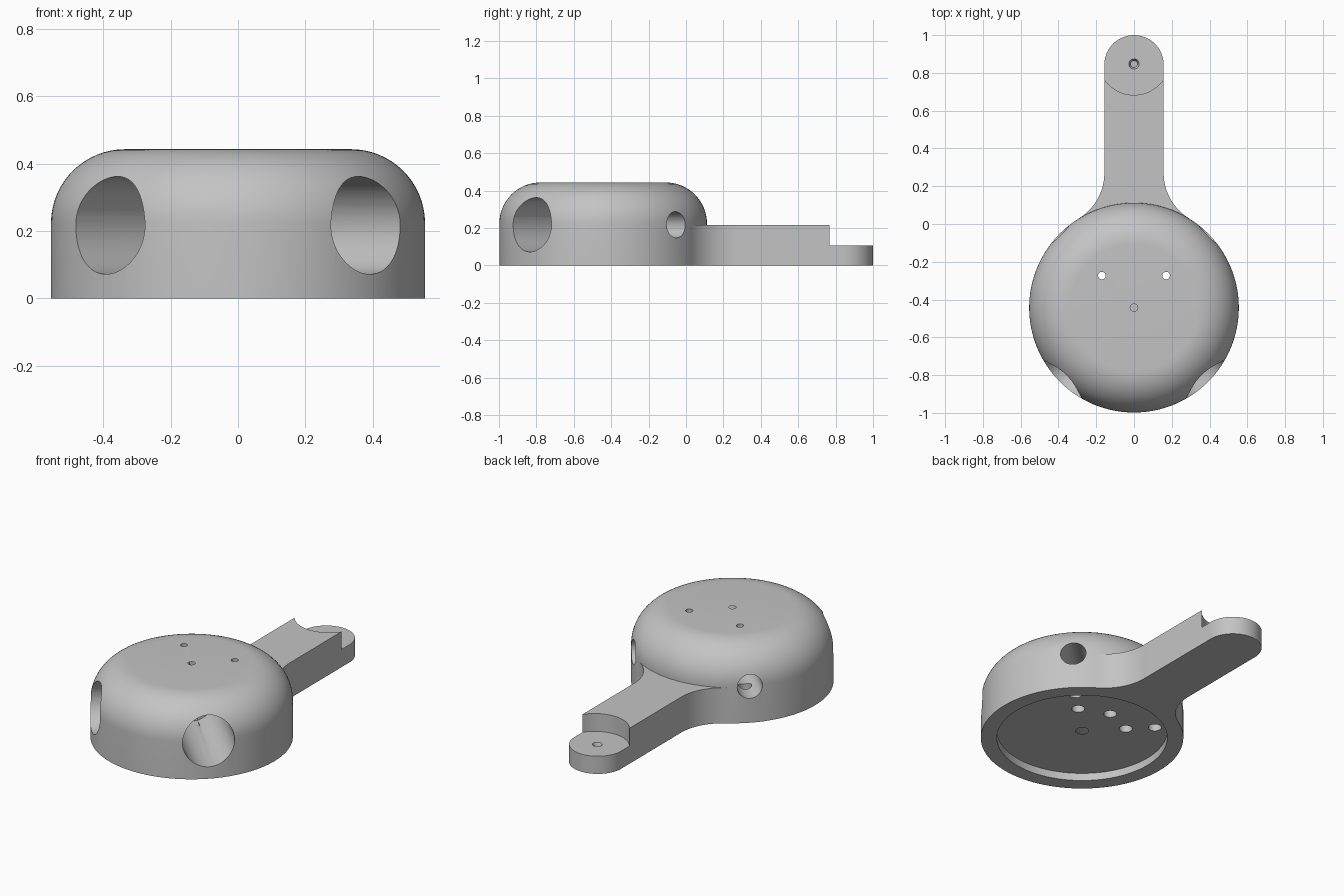
import bpy, bmesh
from math import sin, cos, pi, atan2, hypot
from mathutils import Matrix, Vector

cube = bpy.data.objects.get("Cube")
if cube:
    bpy.data.objects.remove(cube)

CY = -0.443          # housing centre in y
R, H, ROUND = 0.555, 0.443, 0.22
ARM_W, ARM_H, TIP_Y = 0.157, 0.215, 0.843
BORE_Z = 0.217
POCKET = 0.045

grey = bpy.data.materials.new("plain grey")
grey.use_nodes = True
colour = (0.55, 0.55, 0.55, 1)
grey.diffuse_color = colour
grey.node_tree.nodes["Principled BSDF"].inputs["Base Color"].default_value = colour


def add_object(name, bm):
    bmesh.ops.recalc_face_normals(bm, faces=bm.faces)
    mesh = bpy.data.meshes.new(name)
    bm.to_mesh(mesh)
    bm.free()
    mesh.materials.append(grey)
    ob = bpy.data.objects.new(name, mesh)
    bpy.context.collection.objects.link(ob)
    return ob


def rod(start, end, r1, r2=None, segments=48):
    """Cylinder or cone from start to end."""
    start, end = Vector(start), Vector(end)
    axis = end - start
    bm = bmesh.new()
    place = Matrix.Translation((start + end) / 2) @ axis.to_track_quat('Z', 'Y').to_matrix().to_4x4()
    bmesh.ops.create_cone(bm, cap_ends=True, segments=segments, radius1=r1,
                          radius2=r1 if r2 is None else r2, depth=axis.length, matrix=place)
    return add_object("cutter", bm)


def combine(target, other, operation='DIFFERENCE'):
    mod = target.modifiers.new("combine", 'BOOLEAN')
    mod.operation, mod.solver, mod.object = operation, 'EXACT', other
    bpy.context.view_layer.objects.active = target
    bpy.ops.object.modifier_apply(modifier=mod.name)
    bpy.data.objects.remove(other)


# Round housing: quarter-round shoulder profile spun about its axis
profile = [(0, 0), (R, 0)]
for i in range(17):
    a = i / 16 * pi / 2
    profile.append((R - ROUND + ROUND * cos(a), H - ROUND + ROUND * sin(a)))
profile.append((0, H))
bm = bmesh.new()
verts = [bm.verts.new((r, CY, z)) for r, z in profile]
edges = [bm.edges.new(pair) for pair in zip(verts, verts[1:])]
bmesh.ops.spin(bm, geom=verts + edges, cent=(0, CY, 0), axis=(0, 0, 1),
               angle=2 * pi, steps=128, use_merge=True)
bmesh.ops.remove_doubles(bm, verts=bm.verts, dist=0.0001)
body = add_object("housing_with_arm", bm)

# Arm outline: inner root, flared fillet tangent to the housing, rounded tip
fillet = 0.282
fx, fy = ARM_W + fillet, 0.27
meet = atan2(CY - fy, -fx) + 2 * pi
side = [(0.25, -0.05)]
for i in range(17):
    a = meet + (pi - meet) * i / 16
    side.append((fx + fillet * cos(a), fy + fillet * sin(a)))
for i in range(24):
    a = i / 24 * pi / 2
    side.append((ARM_W * cos(a), TIP_Y + ARM_W * sin(a)))
outline = side + [(0, TIP_Y + ARM_W)] + [(-x, y) for x, y in reversed(side)]
bm = bmesh.new()
face = bm.faces.new([bm.verts.new((x, y, 0)) for x, y in outline])
top = bmesh.ops.extrude_face_region(bm, geom=[face])
bmesh.ops.translate(bm, vec=(0, 0, ARM_H),
                    verts=[g for g in top["geom"] if isinstance(g, bmesh.types.BMVert)])
combine(body, add_object("arm", bm), 'UNION')

# Lowered tip seat with a countersunk blind hole
combine(body, rod((0, 0.873, 0.107), (0, 0.873, 0.4), 0.19, segments=96))
combine(body, rod((0, 0.847, 0.085), (0, 0.847, 0.109), 0.017, 0.028))
combine(body, rod((0, 0.847, 0.04), (0, 0.847, 0.09), 0.017))

# Shallow round pocket underneath
combine(body, rod((0, CY, -0.1), (0, CY, POCKET), 0.467, segments=128))

# Crossed stepped bores: wide towards the front, narrow towards the back
for s in (1, -1):
    def along(d, z=BORE_Z):
        return (s * d * cos(pi / 4), CY - d * sin(pi / 4), z)
    combine(body, rod(along(-0.04), along(0.8), 0.145, segments=64))
    combine(body, rod(along(-0.8), along(0), 0.07))

# Screw holes through the roof with wider clearance holes in the floor
for x, y in ((0, 0), (0.17, 0.17), (-0.17, 0.17)):
    combine(body, rod((x, CY + y, BORE_Z), (x, CY + y, 0.6), 0.02, segments=32))
    combine(body, rod((x, CY + y, 0), (x, CY + y, BORE_Z), 0.036, segments=32))

# Wire holes in the pocket floor
for x, y, z in ((0.283, 0.283, BORE_Z), (-0.283, 0.283, BORE_Z), (0, 0.24, 0.16)):
    combine(body, rod((x, CY + y, 0), (x, CY + y, z), 0.036, segments=32))

# Smooth the round walls, keep the machined edges crisp
bpy.ops.object.select_all(action='DESELECT')
body.select_set(True)
bpy.context.view_layer.objects.active = body
bpy.ops.object.shade_smooth_by_angle(angle=pi / 6)
